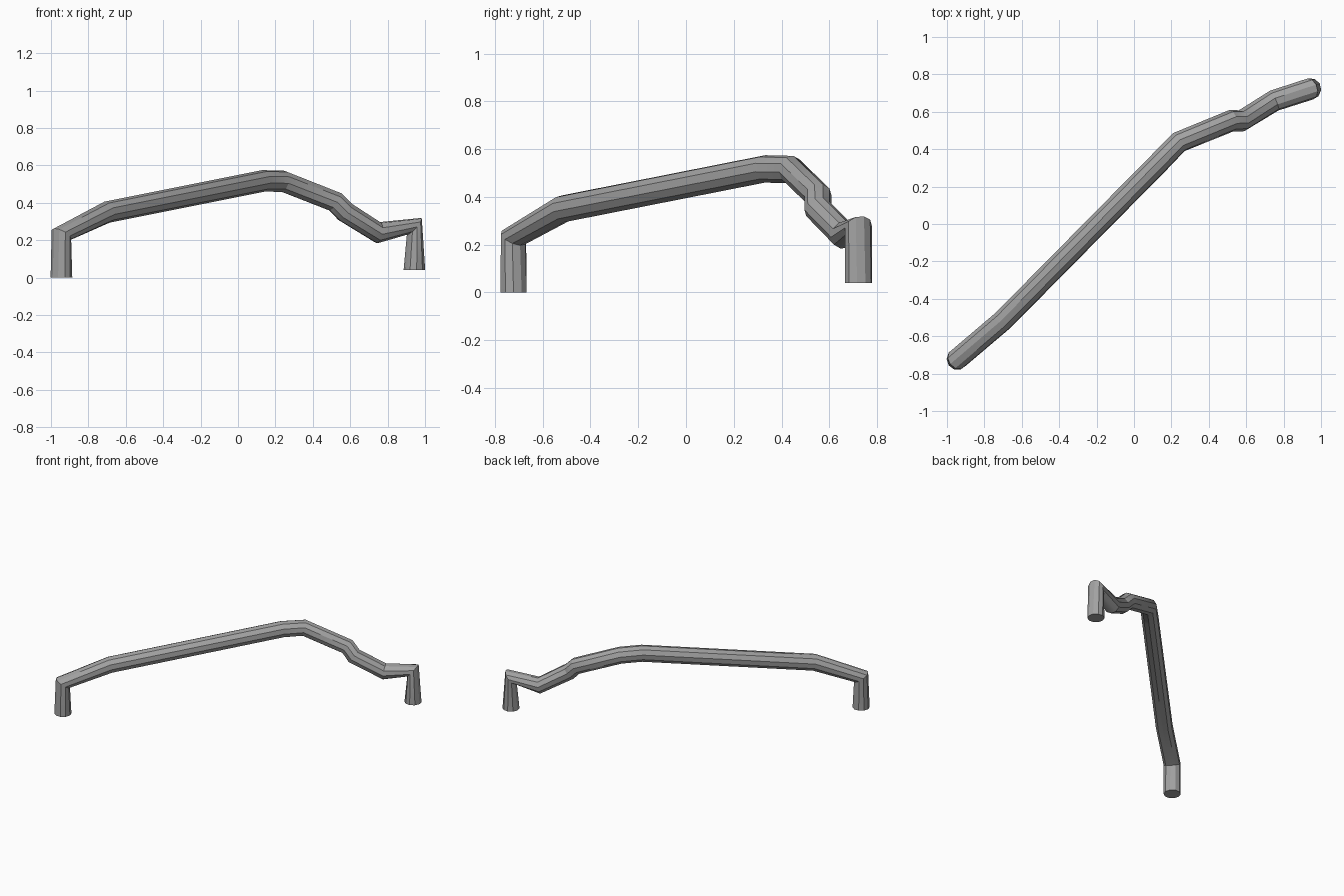
import bpy

# Remove the default cube
cube = bpy.data.objects.get("Cube")
if cube:
    bpy.data.objects.remove(cube, do_unlink=True)

# Single grey material
grey = bpy.data.materials.new("plain_grey")
grey.use_nodes = True
colour = (0.36, 0.36, 0.36, 1)
grey.diffuse_color = colour
grey.node_tree.nodes["Principled BSDF"].inputs["Base Color"].default_value = colour

# Centre line of the bent bar, from one foot to the other
path = [
    (-0.944, -0.722, 0.0), (-0.944, -0.722, 0.23), (-0.70, -0.515, 0.35),
    (0.135, 0.33, 0.517), (0.24, 0.438, 0.515), (0.52, 0.552, 0.405),
    (0.575, 0.552, 0.35), (0.75, 0.66, 0.24), (0.943, 0.722, 0.275),
    (0.943, 0.722, 0.04),
]

# Round bar swept along the path, with closed ends
curve = bpy.data.curves.new("bent_bar", "CURVE")
curve.dimensions = "3D"
curve.bevel_depth = 0.058
curve.bevel_resolution = 3
curve.use_fill_caps = True
spline = curve.splines.new("POLY")
spline.points.add(len(path) - 1)
for point, co in zip(spline.points, path):
    point.co = (*co, 1)
curve.materials.append(grey)

bar = bpy.data.objects.new("bent_bar", curve)
bpy.context.collection.objects.link(bar)
bpy.ops.object.select_all(action="DESELECT")
bar.select_set(True)
bpy.context.view_layer.objects.active = bar
bpy.ops.object.convert(target="MESH")
bpy.ops.object.shade_smooth_by_angle(angle=0.52)
